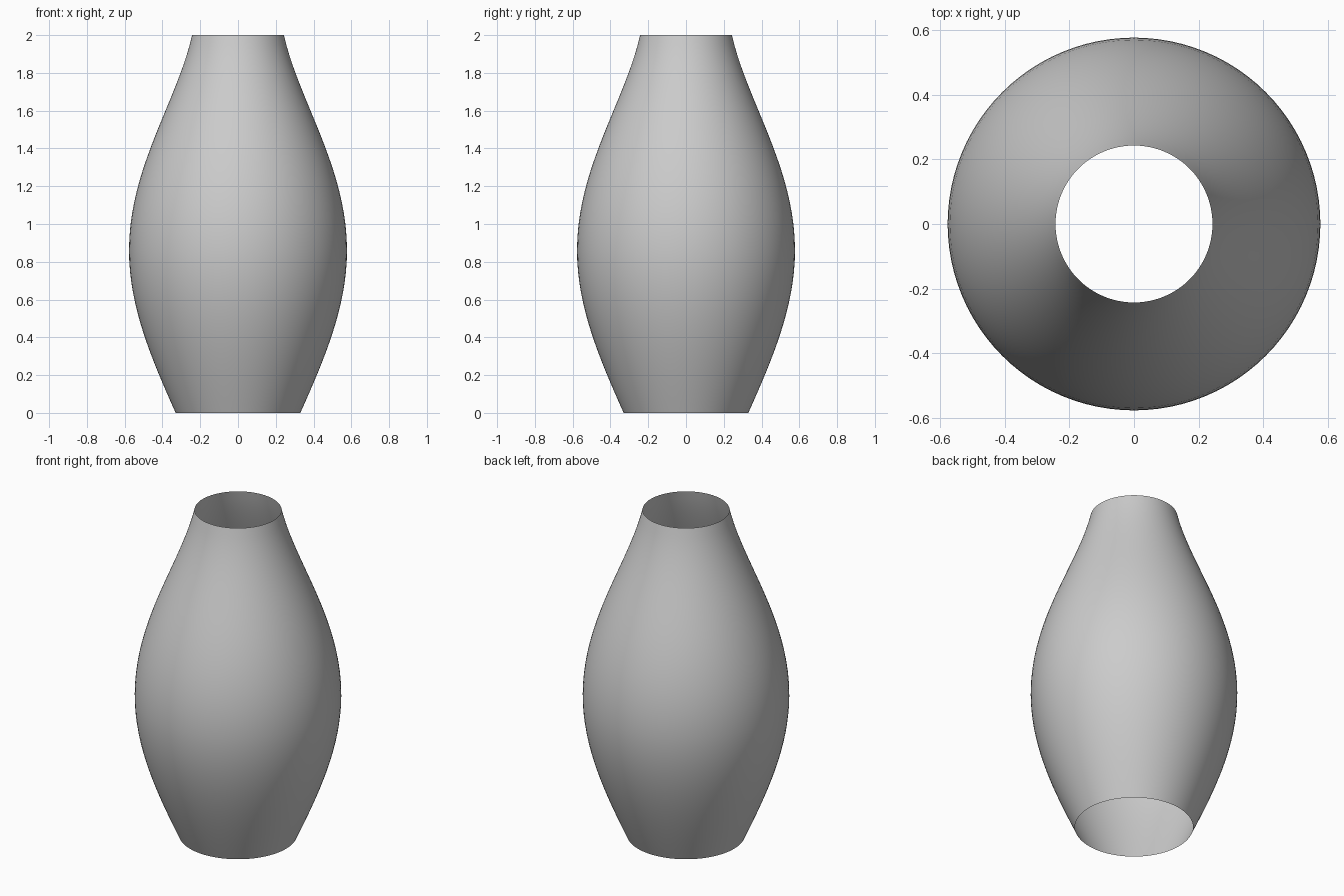
import bpy, bmesh, math
from mathutils import Vector
from mathutils.geometry import interpolate_bezier

cube = bpy.data.objects.get("Cube")
if cube:
    bpy.data.objects.remove(cube, do_unlink=True)

# Plain grey
grey = bpy.data.materials.new("grey")
grey.use_nodes = True
colour = (0.6, 0.6, 0.6, 1)
grey.diffuse_color = colour
grey.node_tree.nodes["Principled BSDF"].inputs["Base Color"].default_value = colour

# Side profile as (radius, height): foot to belly, then belly to lip
foot, belly, lip = Vector((0.33, 0)), Vector((0.577, 0.86)), Vector((0.243, 2))
lower = interpolate_bezier(foot, Vector((0.465, 0.3)), Vector((0.577, 0.57)), belly, 17)
upper = interpolate_bezier(belly, Vector((0.577, 1.3)), Vector((0.322, 1.65)), lip, 21)
profile = lower + upper[1:]

# Thin open shell, turned around the upright axis
SIDES = 96
bm = bmesh.new()
rings = []
for r, z in (p[:2] for p in profile):
    angles = [2 * math.pi * i / SIDES for i in range(SIDES)]
    rings.append([bm.verts.new((r * math.cos(a), r * math.sin(a), z)) for a in angles])
for low, high in zip(rings, rings[1:]):
    for i in range(SIDES):
        j = (i + 1) % SIDES
        bm.faces.new((low[i], low[j], high[j], high[i]))
mesh = bpy.data.meshes.new("vase_shell")
bm.to_mesh(mesh)
bm.free()
mesh.materials.append(grey)
mesh.shade_smooth()
vase = bpy.data.objects.new("vase_shell", mesh)
bpy.context.collection.objects.link(vase)
